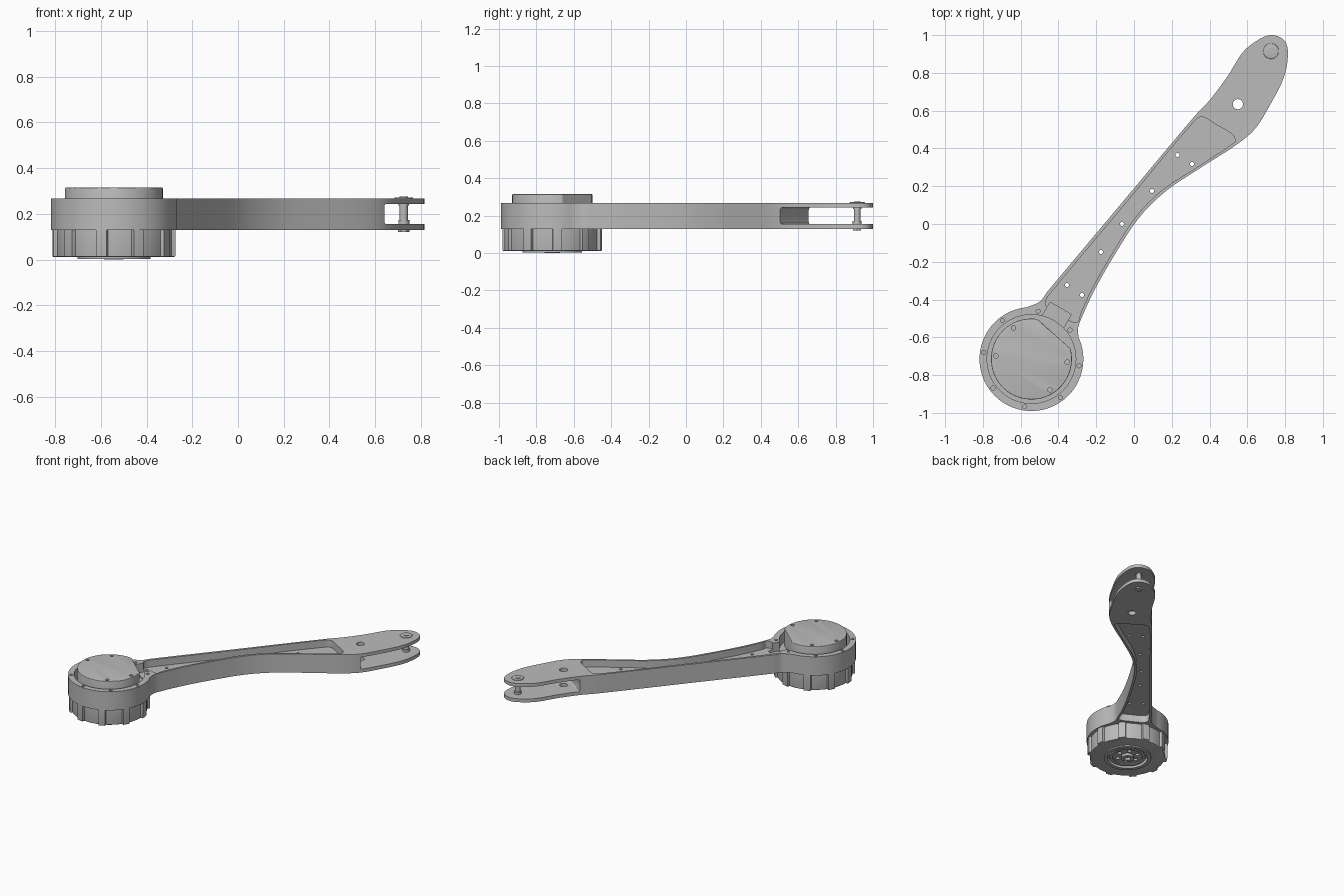
import bpy, bmesh
from math import cos, sin, radians, tau
from mathutils import Vector

cube = bpy.data.objects.get("Cube")
if cube:
    bpy.data.objects.remove(cube, do_unlink=True)

metal = bpy.data.materials.new("grey_metal")
metal.use_nodes = True
GREY = (0.5, 0.5, 0.5, 1)
metal.diffuse_color = GREY
metal.node_tree.nodes["Principled BSDF"].inputs["Base Color"].default_value = GREY

HUB = Vector((-0.543, -0.715))
PIN = Vector((0.725, 0.915))
BOTTOM, TOP = 0.13, 0.267


def polar(c, r, deg):
    return Vector((c[0] + r * cos(radians(deg)), c[1] + r * sin(radians(deg))))


def circle(c, r, n=32):
    return [polar(c, r, 360 * i / n) for i in range(n)]


def smooth(pts, steps=6, closed=False):
    """Curve through the points, with tangents scaled to each span."""
    p = [Vector(q) for q in pts]
    n = len(p)

    def tangent(i):
        a, b = (i - 1, i + 1) if closed else (max(i - 1, 0), min(i + 1, n - 1))
        # weight both neighbouring directions by the opposite span
        d0, d1 = p[i % n] - p[a % n], p[b % n] - p[i % n]
        if d0.length == 0 or d1.length == 0:
            return (d0 + d1).normalized()
        return (d0 + d1).normalized()

    out = []
    for i in range(n if closed else n - 1):
        a, b = p[i], p[(i + 1) % n]
        length = (b - a).length
        ta, tb = tangent(i) * length, tangent((i + 1) % n) * length
        for k in range(steps):
            t = k / steps
            t2, t3 = t * t, t ** 3
            out.append(a * (2 * t3 - 3 * t2 + 1) + ta * (t3 - 2 * t2 + t)
                       + b * (3 * t2 - 2 * t3) + tb * (t3 - t2))
    if not closed:
        out.append(p[-1])
    return out


def prism(name, pts, z0, z1, bevel_top=0, bevel_bottom=0):
    """Upright extrusion of an outline."""
    bm = bmesh.new()
    base = bm.faces.new([bm.verts.new((q[0], q[1], z0)) for q in pts])
    res = bmesh.ops.extrude_face_region(bm, geom=[base])
    for v in res["geom"]:
        if isinstance(v, bmesh.types.BMVert):
            v.co.z = z1
    bmesh.ops.recalc_face_normals(bm, faces=bm.faces)
    for z, w in ((z1, bevel_top), (z0, bevel_bottom)):
        if w:
            rim = [e for e in bm.edges if all(abs(v.co.z - z) < 1e-5 for v in e.verts)]
            bmesh.ops.bevel(bm, geom=rim, offset=w, segments=3, affect='EDGES', profile=0.5)
    mesh = bpy.data.meshes.new(name)
    bm.to_mesh(mesh)
    bm.free()
    mesh.materials.append(metal)
    obj = bpy.data.objects.new(name, mesh)
    bpy.context.collection.objects.link(obj)
    return obj


def cut(obj, pts, z0, z1, bevel=0):
    """Subtract an extruded outline and drop the cutter."""
    tool = prism("cutter", pts, z0, z1, bevel, bevel)
    tool.hide_render = True
    mod = obj.modifiers.new("cut", 'BOOLEAN')
    mod.operation, mod.solver, mod.object = 'DIFFERENCE', 'EXACT', tool
    bpy.context.view_layer.update()
    done = bpy.data.meshes.new_from_object(obj.evaluated_get(bpy.context.evaluated_depsgraph_get()))
    obj.modifiers.clear()
    obj.data = done
    bpy.data.objects.remove(tool, do_unlink=True)


# Arm body: round hub blending into a curved arm with a leaf-shaped tip
arm_edge = smooth([
    (-0.294, -0.599), (-0.296, -0.55), (-0.27, -0.48), (-0.206, -0.344), (-0.1, -0.159),
    (0.026, 0.032), (0.164, 0.17), (0.35, 0.296), (0.54, 0.418), (0.64, 0.503),
    (0.72, 0.63), (0.794, 0.778), (0.815, 0.905), (0.794, 0.974), (0.725, 1.0),
    (0.656, 0.974), (0.577, 0.91), (0.497, 0.785), (0.4, 0.655), (0.32, 0.57),
    (-0.07, 0.105), (-0.46, -0.36), (-0.495, -0.408), (-0.567, -0.441)])
hub_edge = [polar(HUB, 0.275, a) for a in range(100, 385, 5)]
body = prism("arm_body", arm_edge + hub_edge, BOTTOM, TOP)

# Lightening pockets on both faces leave a thin web
pocket = smooth([
    (-0.45, -0.377), (-0.06, 0.09), (0.325, 0.55), (0.365, 0.566), (0.44, 0.523),
    (0.52, 0.475), (0.535, 0.44), (0.515, 0.42), (0.345, 0.308), (0.155, 0.184),
    (0.013, 0.043), (-0.114, -0.152), (-0.22, -0.338), (-0.284, -0.475),
    (-0.295, -0.515), (-0.325, -0.518), (-0.385, -0.487), (-0.45, -0.45),
    (-0.47, -0.42)], closed=True)
cut(body, pocket, 0.215, 0.4)
cut(body, pocket, 0, 0.182)

# Hub recess and the cable channel opening into the arm
cut(body, circle(HUB, 0.235, 64), 0.19, 0.4)
side = polar((0, 0), 0.065, -30)
channel_start, channel_end = polar(HUB, 0.17, 60), polar(HUB, 0.31, 60)
cut(body, [channel_start - side, channel_start + side, channel_end + side, channel_end - side], 0.2, 0.4)

# Fork slot at the tip
mid, along, across = Vector((0.525, 0.577)), polar((0, 0), 0.7, 57.4), polar((0, 0), 0.4, 147.4)
cut(body, [mid - across, mid - across + along, mid + across + along, mid + across], 0.155, 0.243, 0.012)

# Through holes in web and fork, screw holes around the hub rim
for spot in ((0.23, 0.365), (0.307, 0.317), (0.095, 0.175), (-0.063, 0),
             (-0.175, -0.148), (-0.354, -0.323), (-0.275, -0.376)):
    cut(body, circle(spot, 0.011, 16), 0, 0.4)
cut(body, circle((0.55, 0.634), 0.027, 24), 0, 0.4)
for i in range(8):
    cut(body, circle(polar(HUB, 0.255, 37 + 45 * i), 0.011, 16), 0.25, 0.4)

# Motor cap, with a flat facing the arm
flat_dir = polar((0, 0), 1, 48)
cap_outline = []
for q in circle(HUB, 0.214, 96):
    over = max(0, (q - HUB).dot(flat_dir) - 0.179)
    cap_outline.append(q - flat_dir * over)
cap = prism("motor_cap", cap_outline, 0.185, 0.315, bevel_top=0.004)
for a in (120, 175, 301, 355):
    cut(cap, circle(polar(HUB, 0.19, a), 0.012, 16), 0.3, 0.4)

# Motor casing with evenly spaced lugs
casing_outline = []
for i in range(10):
    start = 36 * i + 12
    casing_outline += [polar(HUB, 0.252, start + a) for a in (0, 6, 12, 18, 24)]
    casing_outline += [polar(HUB, 0.269, start + a) for a in (25, 28, 32, 35)]
casing = prism("motor_casing", casing_outline, 0.012, BOTTOM, bevel_bottom=0.004)
cut(casing, circle(HUB, 0.15, 48), -0.1, 0.045)

# Output bearing: outer ring, inner ring, flange and centre hub
def ring(name, outer, inner, z0, z1):
    obj = prism(name, circle(HUB, outer, 48), z0, z1)
    cut(obj, circle(HUB, inner, 48), -0.5, 0.5)


ring("bearing_outer_ring", 0.16, 0.135, 0.003, 0.035)
ring("bearing_inner_ring", 0.12, 0.1, 0.01, 0.046)
flange = prism("output_flange", circle(HUB, 0.101, 48), 0.018, 0.046)
for i in range(6):
    cut(flange, circle(polar(HUB, 0.07, 60 * i), 0.014, 16), -0.1, 0.035)
ring("output_hub", 0.042, 0.02, 0, 0.025)

# Fork pin with head, collar and nut
prism("fork_pin", circle(PIN, 0.018, 24), 0.125, 0.275)
prism("pin_head", circle(PIN, 0.041, 32), 0.266, 0.272, bevel_top=0.003)
prism("pin_collar", circle(PIN, 0.024, 24), 0.154, 0.172)
prism("pin_upper_collar", circle(PIN, 0.022, 24), 0.236, 0.244)
prism("pin_nut", circle(PIN, 0.025, 6), 0.12, 0.131)

# Smooth curved walls, keep machined edges crisp
for obj in bpy.context.view_layer.objects:
    obj.select_set(obj.type == 'MESH' and metal.name in obj.data.materials)
bpy.context.view_layer.objects.active = body
bpy.ops.object.shade_smooth_by_angle(angle=radians(30))
